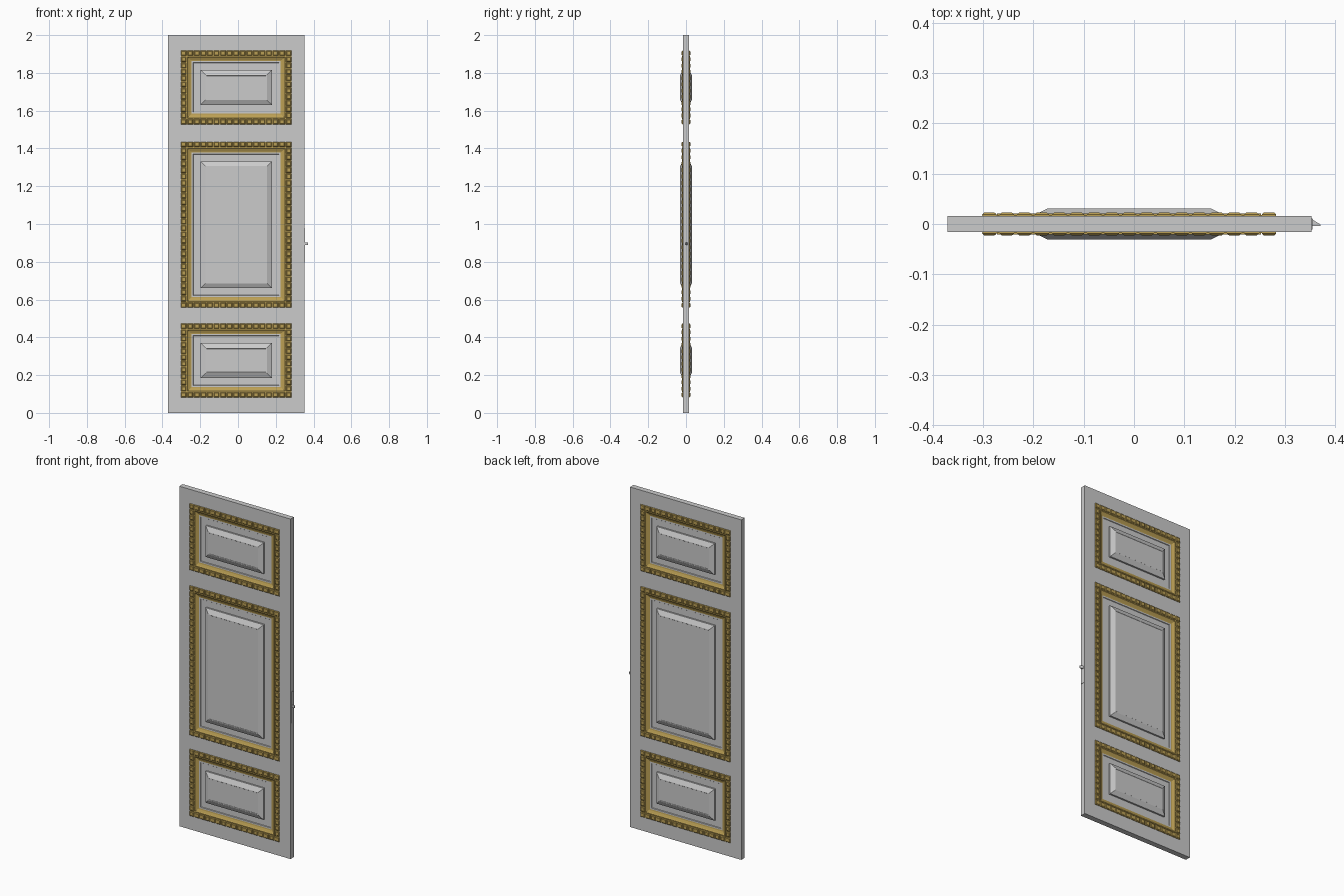
import bpy, bmesh

if "Cube" in bpy.data.objects:
    bpy.data.objects.remove(bpy.data.objects["Cube"])

CX = -0.009                      # door leaf centre
X0, X1, HALF = -0.371, 0.353, 0.016
FX0, FX1 = -0.301, 0.282         # frames left / right
FRAMES = {"lower": (0.082, 0.473), "middle": (0.557, 1.435), "upper": (1.528, 1.918)}

gold = bpy.data.materials.new("gold")
gold.diffuse_color = (0.50, 0.35, 0.09, 1)
gold.use_nodes = True
gold.node_tree.nodes["Principled BSDF"].inputs["Base Color"].default_value = gold.diffuse_color


def finish(bm, name, mat=None, mirror=True):
    me = bpy.data.meshes.new(name)
    bm.to_mesh(me)
    bm.free()
    ob = bpy.data.objects.new(name, me)
    bpy.context.collection.objects.link(ob)
    if mat:
        me.materials.append(mat)
    if mirror:                   # repeat the front on the back
        m = ob.modifiers.new("back_side", "MIRROR")
        m.use_axis = (False, True, False)
        m.use_clip = True
    return ob


def rect_loop(bm, x0, x1, z0, z1, inset, depth):
    a, b, c, d = x0 + inset, x1 - inset, z0 + inset, z1 - inset
    return [bm.verts.new((x, -depth, z)) for x, z in ((a, c), (b, c), (b, d), (a, d))]


def rect_sweep(bm, rect, profile, cap=False):
    """Mitred rectangle from (inset, depth) profile points."""
    loops = [rect_loop(bm, *rect, i, d) for i, d in profile]
    for a, b in zip(loops, loops[1:]):
        for k in range(4):
            j = (k + 1) % 4
            bm.faces.new((a[k], a[j], b[j], b[k]))
    if cap:
        bm.faces.new(loops[-1])


# door leaf: gridded face with three openings, plus outer edges
bm = bmesh.new()
LIP = 0.03
xs = [X0, FX0 + LIP, FX1 - LIP, X1]
zs = [0.0] + [v for a, b in FRAMES.values() for v in (a + LIP, b - LIP)] + [2.0]
grid = [[bm.verts.new((x, -HALF, z)) for x in xs] for z in zs]
for r in range(len(zs) - 1):
    for c in range(3):
        if not (c == 1 and r % 2 == 1):
            bm.faces.new((grid[r][c], grid[r][c + 1], grid[r + 1][c + 1], grid[r + 1][c]))
rim = [e for e in bm.edges if e.is_boundary and
       (all(v.co.x in (e.verts[0].co.x,) and (abs(v.co.x - X0) < 1e-5 or abs(v.co.x - X1) < 1e-5) for v in e.verts)
        or all(v.co.z < 1e-5 for v in e.verts) or all(v.co.z > 2 - 1e-5 for v in e.verts))]
new = bmesh.ops.extrude_edge_only(bm, edges=rim)["geom"]
for v in new:
    if isinstance(v, bmesh.types.BMVert):
        v.co.y = 0
bmesh.ops.recalc_face_normals(bm, faces=bm.faces)
finish(bm, "door_leaf")


def dentil(bm, x, z, w, h):
    rect_sweep(bm, (x - w / 2, x + w / 2, z - h / 2, z + h / 2),
               [(0, 0.017), (0, 0.019), (0.004, 0.0225)], True)


for label, (z0, z1) in FRAMES.items():
    rect = (FX0, FX1, z0, z1)

    # gold moulding sloping in to the recessed panel
    bm = bmesh.new()
    rect_sweep(bm, rect, [(0, HALF), (0, 0.018), (0.029, 0.018), (0.029, 0.0205),
                          (0.034, 0.0205), (0.039, 0.017), (0.050, 0.012), (0.056, 0.011)])
    finish(bm, label + "_moulding", gold)

    # gold dentil blocks around the frame
    bm = bmesh.new()
    D, GAP = 0.027, 0.006
    W, H = FX1 - FX0, z1 - z0
    nx, nz = round(W / 0.0335), round(H / 0.0335)
    px, pz = (W - D) / (nx - 1), (H - D) / (nz - 1)
    for i in range(nx):
        for z in (z0 + D / 2, z1 - D / 2):
            dentil(bm, FX0 + D / 2 + i * px, z, px - GAP, D)
    for i in range(1, nz - 1):
        for x in (FX0 + D / 2, FX1 - D / 2):
            dentil(bm, x, z0 + D / 2 + i * pz, D, pz - GAP)
    finish(bm, label + "_dentils", gold)

    # recessed panel with raised, bevelled field
    bm = bmesh.new()
    rect_sweep(bm, rect, [(0.056, 0.011), (0.064, 0.011), (0.066, 0.008), (0.103, 0.008),
                          (0.103, 0.018), (0.129, 0.031), (0.133, 0.031), (0.134, 0.030)], True)
    finish(bm, label + "_panel")

# latch plate on the closing edge
bm = bmesh.new()
bmesh.ops.create_cube(bm, size=1)
for v in bm.verts:
    v.co = (X1 + v.co.x * 0.004, v.co.y * 0.022, 0.89 + v.co.z * 0.18)
finish(bm, "latch_plate", mirror=False)

# wedge-shaped latch bolt
bm = bmesh.new()
tri = [bm.verts.new((x, y, 0.888)) for x, y in
       ((X1, -0.004), (0.371, -0.004), (0.371, -0.001), (X1, 0.010))]
f = bm.faces.new(tri)
ext = bmesh.ops.extrude_face_region(bm, geom=[f])["geom"]
bmesh.ops.translate(bm, vec=(0, 0, 0.014), verts=[g for g in ext if isinstance(g, bmesh.types.BMVert)])
bmesh.ops.recalc_face_normals(bm, faces=bm.faces)
finish(bm, "latch_bolt", mirror=False)
